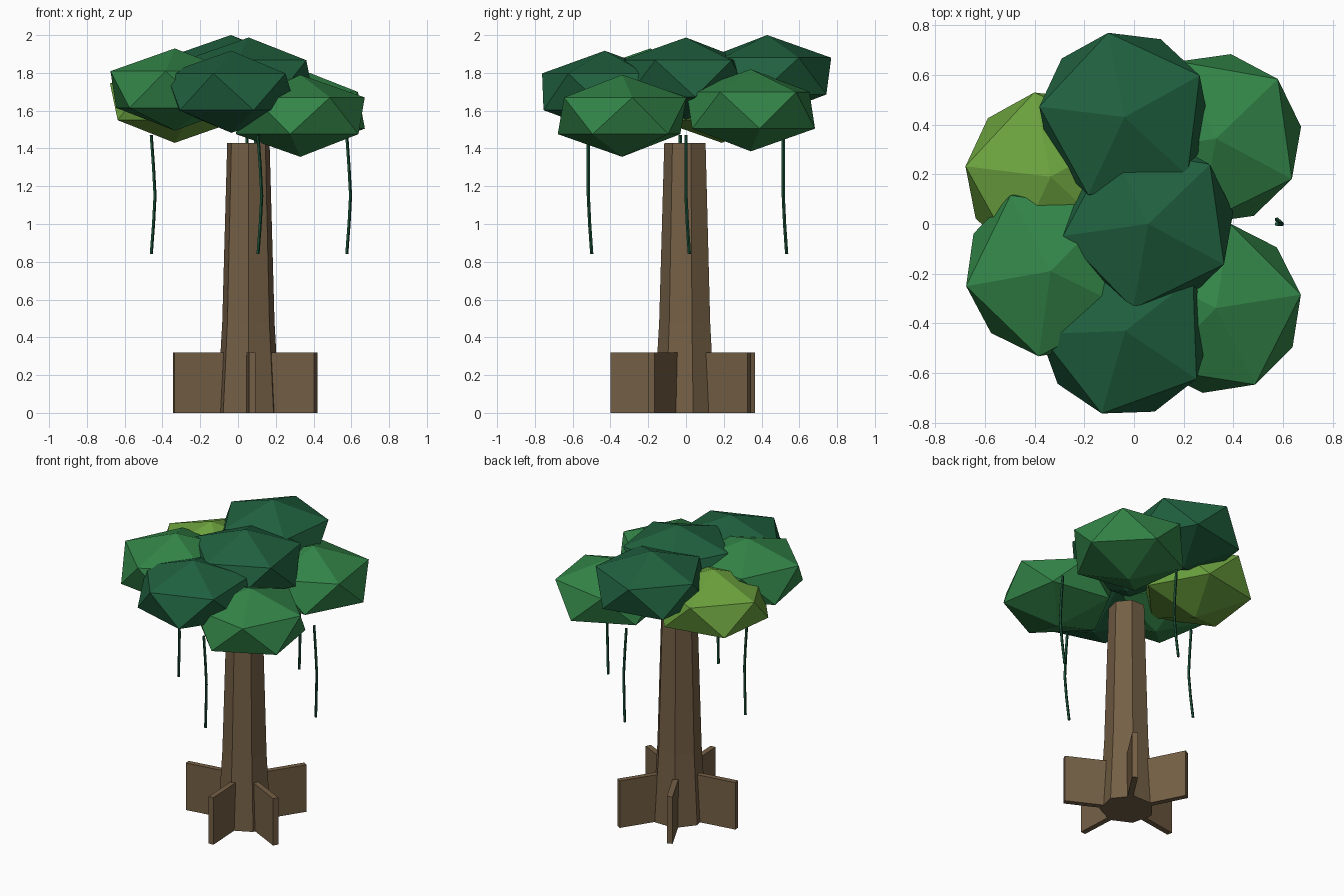
import bpy, bmesh, math
from mathutils import Matrix, Vector

cube = bpy.data.objects.get("Cube")
if cube:
    bpy.data.objects.remove(cube, do_unlink=True)


def material(name, rgb):
    """Flat material from 8-bit sRGB values."""
    col = [c / 255 for c in rgb]
    col = [c / 12.92 if c < 0.04 else ((c + 0.055) / 1.055) ** 2.4 for c in col] + [1]
    mat = bpy.data.materials.new(name)
    mat.use_nodes = True
    mat.diffuse_color = col
    bsdf = mat.node_tree.nodes["Principled BSDF"]
    bsdf.inputs["Base Color"].default_value = col
    bsdf.inputs["Roughness"].default_value = 0.9
    return mat


BARK = material("bark_brown", (116, 95, 69))
DARK = material("dark_green", (32, 97, 63))
GREEN = material("mid_green", (51, 133, 72))
LIME = material("lime_green", (108, 162, 62))
VINE = material("vine_green", (27, 82, 56))


def finish(name, bm, mat):
    bmesh.ops.recalc_face_normals(bm, faces=bm.faces)
    mesh = bpy.data.meshes.new(name)
    bm.to_mesh(mesh)
    bm.free()
    mesh.materials.append(mat)
    obj = bpy.data.objects.new(name, mesh)
    bpy.context.collection.objects.link(obj)
    return obj


def loft(name, stations, sides, phase, mat):
    """Closed tube through (centre, radius) stations stacked along z."""
    bm = bmesh.new()
    rings = []
    for centre, radius in stations:
        ring = []
        for i in range(sides):
            a = phase + math.tau * i / sides
            ring.append(bm.verts.new(Vector(centre) + radius * Vector((math.cos(a), math.sin(a), 0))))
        rings.append(ring)
    for low, high in zip(rings, rings[1:]):
        for i in range(sides):
            j = (i + 1) % sides
            bm.faces.new((low[i], low[j], high[j], high[i]))
    bm.faces.new(rings[0])
    bm.faces.new(rings[-1])
    return finish(name, bm, mat)


CX = 0.055  # trunk axis

# Tapered seven-sided trunk with a flared foot
loft("trunk", [((CX, 0, 0), 0.17), ((CX, 0, 0.48), 0.142), ((CX, 0, 1.43), 0.115)],
     7, math.radians(-90), BARK)

# Buttress roots: upright slabs radiating from the trunk
for n, angle in enumerate((-87, -27, 57, 117, 189)):
    bm = bmesh.new()
    bmesh.ops.create_cube(bm, size=1)
    place = (Matrix.Translation((CX, 0, 0)) @ Matrix.Rotation(math.radians(angle), 4, "Z")
             @ Matrix.Translation((0.225, 0, 0.16)) @ Matrix.Diagonal((0.35, 0.036, 0.32, 1)))
    bmesh.ops.transform(bm, matrix=place, verts=bm.verts)
    finish(f"buttress_root_{n + 1}", bm, BARK)

# Canopy: flattened icosahedron clumps (x, y, z, turn, colour)
clumps = {
    "canopy_centre": (0.057, 0.0, 1.77, 44, DARK),
    "canopy_back": (-0.038, 0.43, 1.783, 29, DARK),
    "canopy_front": (-0.035, -0.43, 1.70, 38, DARK),
    "canopy_front_right": (-0.335, -0.19, 1.712, 46, GREEN),
    "canopy_back_right": (-0.335, 0.19, 1.647, 29, LIME),
    "canopy_back_left": (0.33, 0.343, 1.602, 44, GREEN),
    "canopy_front_left": (0.33, -0.338, 1.573, 9, GREEN),
}
for name, (x, y, z, turn, mat) in clumps.items():
    bm = bmesh.new()
    bmesh.ops.create_icosphere(bm, subdivisions=1, radius=0.386)
    place = (Matrix.Translation((x, y, z)) @ Matrix.Rotation(math.radians(turn), 4, "Z")
             @ Matrix.Diagonal((1, 1, 0.563, 1)))
    bmesh.ops.transform(bm, matrix=place, verts=bm.verts)
    finish(name, bm, mat)

# Hanging vines, each with the same gentle bend
vines = {
    "vine_left": (0.575, 0.0),
    "vine_right": (-0.46, 0.0),
    "vine_front": (0.105, -0.517),
    "vine_back": (0.09, 0.515),
    "vine_inner": (0.045, -0.03),
}
bend = [(0, 0.018, 0.84), (0.012, 0.007, 1.0), (0.02, 0, 1.15), (0.012, 0, 1.3), (0, 0, 1.47)]
for name, (x, y) in vines.items():
    loft(name, [((x + dx, y + dy, z), 0.009) for dx, dy, z in bend], 5, 0, VINE)
